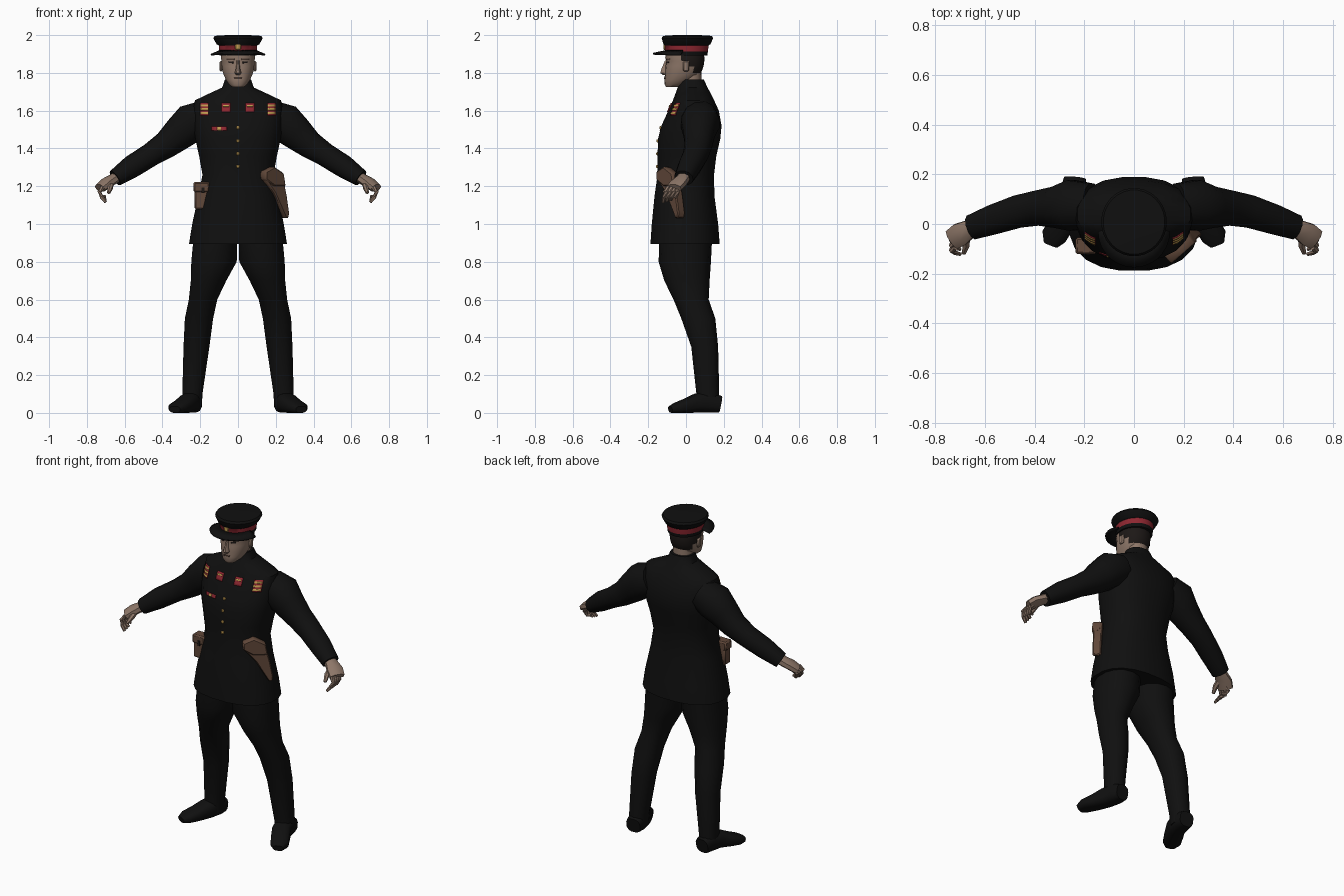
import bpy, bmesh, math
from mathutils import Vector
from mathutils.bvhtree import BVHTree

if "Cube" in bpy.data.objects:
    bpy.data.objects.remove(bpy.data.objects["Cube"])


def material(name, r, g, b):
    m = bpy.data.materials.new(name)
    m.diffuse_color = (r, g, b, 1)
    m.use_nodes = True
    bsdf = m.node_tree.nodes["Principled BSDF"]
    bsdf.inputs["Base Color"].default_value = (r, g, b, 1)
    bsdf.inputs["Roughness"].default_value = 0.8
    return m


CLOTH = material("black cloth", 0.005, 0.005, 0.005)
SKIN = material("skin", 0.27, 0.185, 0.14)
SHADE = material("lips and brows", 0.10, 0.06, 0.045)
HAIR = material("dark hair", 0.012, 0.009, 0.008)
LEATHER = material("brown leather", 0.12, 0.065, 0.042)
RED = material("red felt", 0.27, 0.02, 0.03)
GOLD = material("gold braid", 0.55, 0.33, 0.08)


def finish(name, bm, mats, smooth=40):
    bmesh.ops.recalc_face_normals(bm, faces=bm.faces)
    me = bpy.data.meshes.new(name)
    bm.to_mesh(me)
    bm.free()
    ob = bpy.data.objects.new(name, me)
    bpy.context.collection.objects.link(ob)
    for m in mats:
        me.materials.append(m)
    bpy.ops.object.select_all(action="DESELECT")
    ob.select_set(True)
    bpy.context.view_layer.objects.active = ob
    bpy.ops.object.shade_smooth_by_angle(angle=math.radians(smooth))
    return ob


def skin_rings(bm, rings):
    """Join closed rings of points into a capped tube."""
    rows = [[bm.verts.new(p) for p in r] for r in rings]
    n = len(rows[0])
    for a, b in zip(rows, rows[1:]):
        for i in range(n):
            bm.faces.new((a[i], a[(i + 1) % n], b[(i + 1) % n], b[i]))
    bm.faces.new(rows[0])
    bm.faces.new(rows[-1])


def oval(centre, u, v, n, power=2.0):
    pts = []
    for i in range(n):
        a = 2 * math.pi * (i + 0.5) / n
        c, s = math.cos(a), math.sin(a)
        pts.append(centre + u * math.copysign(abs(c) ** (2 / power), c)
                   + v * math.copysign(abs(s) ** (2 / power), s))
    return pts


def stack(name, levels, mats, n=16, power=2.2, side=1, rule=None):
    """Horizontal ovals given as z, x min, x max, y min, y max."""
    bm = bmesh.new()
    skin_rings(bm, [oval(Vector((side * (a + b) / 2, (f + k) / 2, z)),
                         Vector(((b - a) / 2, 0, 0)), Vector((0, (k - f) / 2, 0)), n, power)
                    for z, a, b, f, k in levels])
    if rule:
        for f in bm.faces:
            f.material_index = rule(f.calc_center_median())
    return finish(name, bm, mats)


def centred(levels):
    return [(z, -w, w, f, k) for z, w, f, k in levels]


def tube(name, path, mat, n=10, power=2.2, side=1):
    """Ovals square to a path, given as x, y, z, half width, half height."""
    pts = [Vector((side * p[0], p[1], p[2])) for p in path]
    rings = []
    for i, p in enumerate(pts):
        t = (pts[min(i + 1, len(pts) - 1)] - pts[max(i - 1, 0)]).normalized()
        across = t.cross(Vector((0, 0, 1))).normalized()
        ring = oval(p, across * path[i][3], across.cross(t) * path[i][4], n, power)
        rings.append([Vector((q.x, q.y, max(q.z, 0))) for q in ring])
    bm = bmesh.new()
    skin_rings(bm, rings)
    return finish(name, bm, [mat])


def block(name, loc, size, mat, bevel=0.008):
    bm = bmesh.new()
    bmesh.ops.create_cube(bm, size=1)
    for v in bm.verts:
        v.co = Vector(loc) + Vector([c * s for c, s in zip(v.co, size)])
    bmesh.ops.bevel(bm, geom=bm.edges[:], offset=bevel, segments=1, affect="EDGES")
    return finish(name, bm, [mat])


def prism(name, outline, origin, along, depth, mat):
    """Extrude an outline of (distance along, z) towards depth."""
    bm = bmesh.new()
    face = bm.faces.new([bm.verts.new(origin + along * u + Vector((0, 0, z))) for u, z in outline])
    new = bmesh.ops.extrude_face_region(bm, geom=[face])["geom"]
    bmesh.ops.translate(bm, vec=depth, verts=[g for g in new if isinstance(g, bmesh.types.BMVert)])
    bmesh.ops.bevel(bm, geom=bm.edges[:], offset=0.006, segments=1, affect="EDGES")
    return finish(name, bm, [mat])


# Tunic with shoulders and standing collar
tunic = stack("tunic", centred([
    (0.895, 0.262, -0.19, 0.18), (1.0, 0.245, -0.183, 0.172), (1.15, 0.212, -0.168, 0.152),
    (1.26, 0.19, -0.152, 0.15), (1.36, 0.208, -0.152, 0.162), (1.45, 0.228, -0.15, 0.183),
    (1.52, 0.238, -0.132, 0.19), (1.6, 0.242, -0.095, 0.175), (1.655, 0.23, -0.07, 0.15),
    (1.695, 0.145, -0.055, 0.13), (1.722, 0.085, -0.045, 0.115), (1.765, 0.07, -0.03, 0.095)]),
    [CLOTH], n=20, power=2.35)

# Limbs, mirrored
for side, word in ((1, "left"), (-1, "right")):
    tube(word + "_sleeve", [
        (0.17, 0.075, 1.57, 0.09, 0.09), (0.25, 0.075, 1.535, 0.105, 0.105),
        (0.31, 0.068, 1.48, 0.085, 0.092), (0.38, 0.065, 1.42, 0.073, 0.074),
        (0.46, 0.052, 1.368, 0.068, 0.062), (0.56, 0.02, 1.305, 0.062, 0.06),
        (0.65, -0.012, 1.243, 0.052, 0.045)], CLOTH, 12, side=side)
    tube(word + "_palm", [
        (0.63, -0.008, 1.255, 0.035, 0.03), (0.665, -0.022, 1.235, 0.04, 0.028),
        (0.70, -0.042, 1.215, 0.05, 0.028), (0.73, -0.062, 1.19, 0.045, 0.024)],
        SKIN, 8, side=side)
    for i in range(4):
        y = -0.035 - 0.02 * i
        reach = 0.012 * (i > 0) + 0.006 * i
        tube(f"{word}_finger_{i + 1}", [
            (0.715, y, 1.195, 0.012, 0.013), (0.734, y - 0.01, 1.17, 0.011, 0.012),
            (0.722, y - 0.02, 1.143, 0.01, 0.011),
            (0.70, y - 0.026, 1.145 - reach, 0.008, 0.008)], SKIN, 6, side=side)
    tube(word + "_thumb", [
        (0.675, -0.045, 1.22, 0.018, 0.016), (0.675, -0.085, 1.195, 0.015, 0.015),
        (0.685, -0.118, 1.165, 0.009, 0.009)], SKIN, 6, side=side)
    stack(word + "_trouser_leg", [
        (0.96, 0.0, 0.235, -0.14, 0.14), (0.8, 0.004, 0.25, -0.145, 0.132),
        (0.7, 0.06, 0.252, -0.115, 0.125), (0.6, 0.108, 0.262, -0.066, 0.12),
        (0.5, 0.13, 0.283, -0.025, 0.155), (0.35, 0.15, 0.29, 0.028, 0.17),
        (0.1, 0.187, 0.296, 0.055, 0.176), (0.03, 0.19, 0.296, 0.06, 0.176)],
        [CLOTH], 14, side=side)
    tube(word + "_boot", [
        (0.238, 0.182, 0.045, 0.045, 0.045), (0.243, 0.13, 0.055, 0.055, 0.055),
        (0.26, 0.06, 0.052, 0.055, 0.052), (0.293, 0.0, 0.036, 0.054, 0.038),
        (0.322, -0.05, 0.026, 0.052, 0.028), (0.335, -0.083, 0.018, 0.03, 0.018)],
        CLOTH, 12, 2.8, side)
    # Ear
    block(word + "_ear", (side * 0.09, 0.0, 1.835), (0.016, 0.032, 0.055), SKIN, 0.006)

# Head, neck and face
head = stack("head", centred([
    (1.724, 0.03, -0.105, -0.04), (1.74, 0.05, -0.114, 0.0), (1.765, 0.066, -0.113, 0.045),
    (1.8, 0.081, -0.112, 0.08), (1.835, 0.087, -0.11, 0.093), (1.862, 0.089, -0.104, 0.097),
    (1.88, 0.091, -0.11, 0.097), (1.92, 0.088, -0.1, 0.095)]), [SKIN, HAIR], 18,
    rule=lambda c: int(c.z > 1.8 and c.y > 0.03 or c.z > 1.85 and c.y > -0.01))
stack("neck", centred([(1.69, 0.06, -0.03, 0.085), (1.76, 0.058, -0.03, 0.082),
                       (1.83, 0.058, -0.03, 0.08)]), [SKIN], 14)
stack("nose", centred([(1.79, 0.012, -0.125, -0.09), (1.8, 0.019, -0.138, -0.09),
                       (1.825, 0.011, -0.13, -0.09), (1.865, 0.008, -0.112, -0.09)]), [SKIN], 8)

# Peaked cap with red band
stack("cap", centred([
    (1.892, 0.098, -0.108, 0.113), (1.913, 0.1, -0.11, 0.117), (1.945, 0.102, -0.114, 0.12),
    (1.952, 0.114, -0.12, 0.13), (1.984, 0.132, -0.13, 0.145), (1.996, 0.124, -0.122, 0.137),
    (2.0, 0.06, -0.06, 0.075)]), [CLOTH, RED], 28, 2.0,
    rule=lambda c: int(1.913 < c.z < 1.945 and abs(c.y - 0.005) + abs(c.x) > 0.02))

# Peak of the cap: a crescent sloping down and forward
bm = bmesh.new()
rows = []
for i in range(15):
    a = math.pi * i / 14
    c, s = math.cos(a), math.sin(a)
    rows.append([bm.verts.new((0.096 * c, -0.015 - 0.09 * s, 1.921)),
                 bm.verts.new((0.145 * c, -0.03 - 0.145 * s, 1.9 + 0.006 * s))])
for a, b in zip(rows, rows[1:]):
    bm.faces.new((a[0], a[1], b[1], b[0]))
peak = finish("cap_peak", bm, [CLOTH])
thick = peak.modifiers.new("thickness", "SOLIDIFY")
thick.thickness = 0.01


def surface(ob):
    me = ob.data
    return BVHTree.FromPolygons([v.co for v in me.vertices], [p.vertices for p in me.polygons])


chest, face = surface(tunic), surface(head)


def front_of(tree, x, z):
    hit = tree.ray_cast(Vector((x, -1, z)), Vector((0, 1, 0)))[0]
    return hit.y if hit else 0.0


def patch(name, tree, x, z, w, h, mat, lift=0.005):
    """Thin plate that follows the surface behind it."""
    bm = bmesh.new()
    bmesh.ops.create_grid(bm, x_segments=4, y_segments=4, size=0.5)
    for v in bm.verts:
        px, pz = x + v.co.x * w, z + v.co.y * h
        v.co = (px, front_of(tree, px, pz) - lift, pz)
    ob = finish(name, bm, [mat])
    ob.modifiers.new("thickness", "SOLIDIFY").thickness = 0.003


# Insignia on the chest
for side, word in ((1, "left"), (-1, "right")):
    patch(word + "_shoulder_patch", chest, side * 0.178, 1.608, 0.044, 0.066, RED)
    for i in range(3):
        patch(f"{word}_patch_stripe_{i + 1}", chest, side * 0.178, 1.588 + 0.02 * i,
              0.042, 0.011, GOLD, 0.009)
    patch(word + "_collar_tab", chest, side * 0.064, 1.617, 0.048, 0.046, RED)
    patch(word + "_tab_bar", chest, side * 0.064, 1.626, 0.032, 0.009, GOLD, 0.009)
    # Eyes and brows
    patch(word + "_brow", face, side * 0.04, 1.872, 0.044, 0.009, SHADE, 0.003)
    patch(word + "_eye", face, side * 0.038, 1.856, 0.026, 0.009, HAIR, 0.003)
patch("mouth", face, 0, 1.771, 0.044, 0.007, SHADE, 0.003)
patch("ribbon_bar", chest, -0.1, 1.505, 0.08, 0.02, RED)
patch("ribbon_centre", chest, -0.1, 1.505, 0.02, 0.016, GOLD, 0.009)

# Buttons and cap badge
for i, z in enumerate((1.305, 1.372, 1.44, 1.51)):
    block(f"button_{i + 1}", (0, front_of(chest, 0, z) - 0.002, z), (0.017, 0.012, 0.017), GOLD, 0.004)
block("cap_badge", (0, -0.114, 1.938), (0.03, 0.012, 0.032), GOLD, 0.005)

# Belt pouch on the right hip
block("pouch", (-0.193, -0.085, 1.14), (0.075, 0.06, 0.125), LEATHER)
block("pouch_flap", (-0.193, -0.088, 1.195), (0.085, 0.066, 0.055), LEATHER)
block("pouch_clasp", (-0.185, -0.122, 1.178), (0.016, 0.006, 0.03), HAIR, 0.001)

# Holster on the left hip
along = Vector((0.75, 0.66, 0))
inward = Vector((-0.66, 0.75, 0))
prism("holster", [(0, 1.275), (0.06, 1.3), (0.125, 1.265), (0.155, 1.15), (0.172, 1.06),
                  (0.168, 1.032), (0.145, 1.032), (0.07, 1.16), (0, 1.24)],
      Vector((0.145, -0.155, 0)), along, inward * 0.05, LEATHER)
prism("holster_flap", [(0, 1.278), (0.06, 1.303), (0.128, 1.268), (0.142, 1.2), (0.06, 1.2), (0, 1.235)],
      Vector((0.145, -0.155, 0)) - inward * 0.007, along, inward * 0.05, LEATHER)
